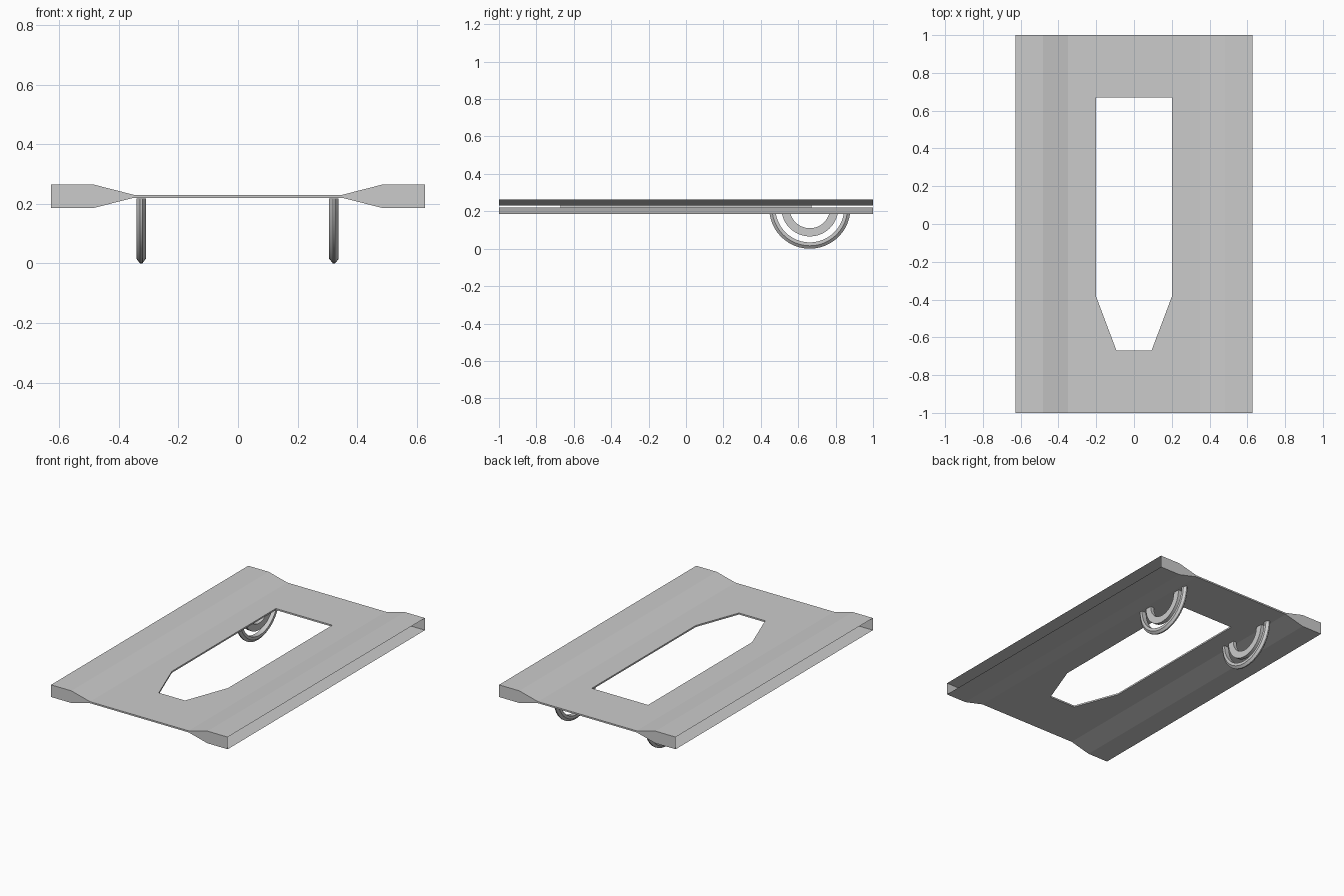
import bpy, bmesh, math

if "Cube" in bpy.data.objects:
    bpy.data.objects.remove(bpy.data.objects["Cube"])


def finish(name, bm):
    bmesh.ops.remove_doubles(bm, verts=bm.verts, dist=1e-5)
    bmesh.ops.recalc_face_normals(bm, faces=bm.faces)
    me = bpy.data.meshes.new(name)
    bm.to_mesh(me)
    bm.free()
    ob = bpy.data.objects.new(name, me)
    bpy.context.collection.objects.link(ob)
    return ob


def add_face(bm, pts):
    bm.faces.new([bm.verts.new(p) for p in pts])


# Plate: thick side wings tapering to a thin centre, open at both x ends
MID, THIN, THICK = 0.225, 0.005, 0.039
X1, X2, X3, L = 0.35, 0.483, 0.627, 1.0
hole = [(-0.2, 0.67), (-0.2, -0.385), (-0.093, -0.67),
        (0.093, -0.67), (0.2, -0.385), (0.2, 0.67)]
bm = bmesh.new()
for s in (1, -1):
    zt, zk = MID + s * THIN, MID + s * THICK
    # wing skins
    for m in (1, -1):
        for (xa, za), (xb, zb) in (((X1, zt), (X2, zk)), ((X2, zk), (X3, zk))):
            add_face(bm, [(m * xa, -L, za), (m * xb, -L, zb),
                          (m * xb, L, zb), (m * xa, L, za)])
    # thin skin around the hole
    outer = [(-X1, L), (-X1, -L), (X1, -L), (X1, L)]
    h = hole
    for poly in ([outer[0], outer[1], h[2], h[1], h[0]],
                 [outer[1], outer[2], h[3], h[2]],
                 [outer[2], outer[3], h[5], h[4], h[3]],
                 [outer[3], outer[0], h[0], h[5]]):
        add_face(bm, [(x, y, zt) for x, y in poly])
# front and back end walls
half = [(X1, THIN), (X2, THICK), (X3, THICK)]
upper = [(-x, t) for x, t in reversed(half)] + half
for y in (-L, L):
    for (xa, ta), (xb, tb) in zip(upper, upper[1:]):
        add_face(bm, [(xa, y, MID - ta), (xb, y, MID - tb),
                      (xb, y, MID + tb), (xa, y, MID + ta)])
# hole walls
for (xa, ya), (xb, yb) in zip(hole, hole[1:] + hole[:1]):
    add_face(bm, [(xa, ya, MID - THIN), (xb, yb, MID - THIN),
                  (xb, yb, MID + THIN), (xa, ya, MID + THIN)])
finish("plate", bm)


# Half rings hanging under the plate: section is a list of (x offset, radius)
def half_ring(name, cx, section, n=24):
    bm = bmesh.new()
    cy, cz = 0.662, 0.2175
    rows = []
    for i in range(n + 1):
        a = math.pi + math.pi * i / n
        rows.append([bm.verts.new((cx + dx, cy + r * math.cos(a), cz + r * math.sin(a)))
                     for dx, r in section])
    k = len(section)
    for ra, rb in zip(rows, rows[1:]):
        for j in range(k):
            bm.faces.new([ra[j], ra[(j + 1) % k], rb[(j + 1) % k], rb[j]])
    bm.faces.new(rows[0])
    bm.faces.new(rows[-1])
    ob = finish(name, bm)
    bpy.ops.object.select_all(action='DESELECT')
    ob.select_set(True)
    bpy.context.view_layer.objects.active = ob
    bpy.ops.object.shade_smooth_by_angle(angle=math.radians(25))


tyre = [(-0.016, 0.184), (-0.016, 0.202), (-0.004, 0.2175),
        (0.004, 0.2175), (0.016, 0.202), (0.016, 0.184)]
rim = [(-0.012, 0.108), (-0.012, 0.152), (0.012, 0.152), (0.012, 0.108)]
for side, cx in (("left", -0.325), ("right", 0.322)):
    half_ring(side + "_outer_ring", cx, tyre)
    half_ring(side + "_inner_ring", cx, rim)
